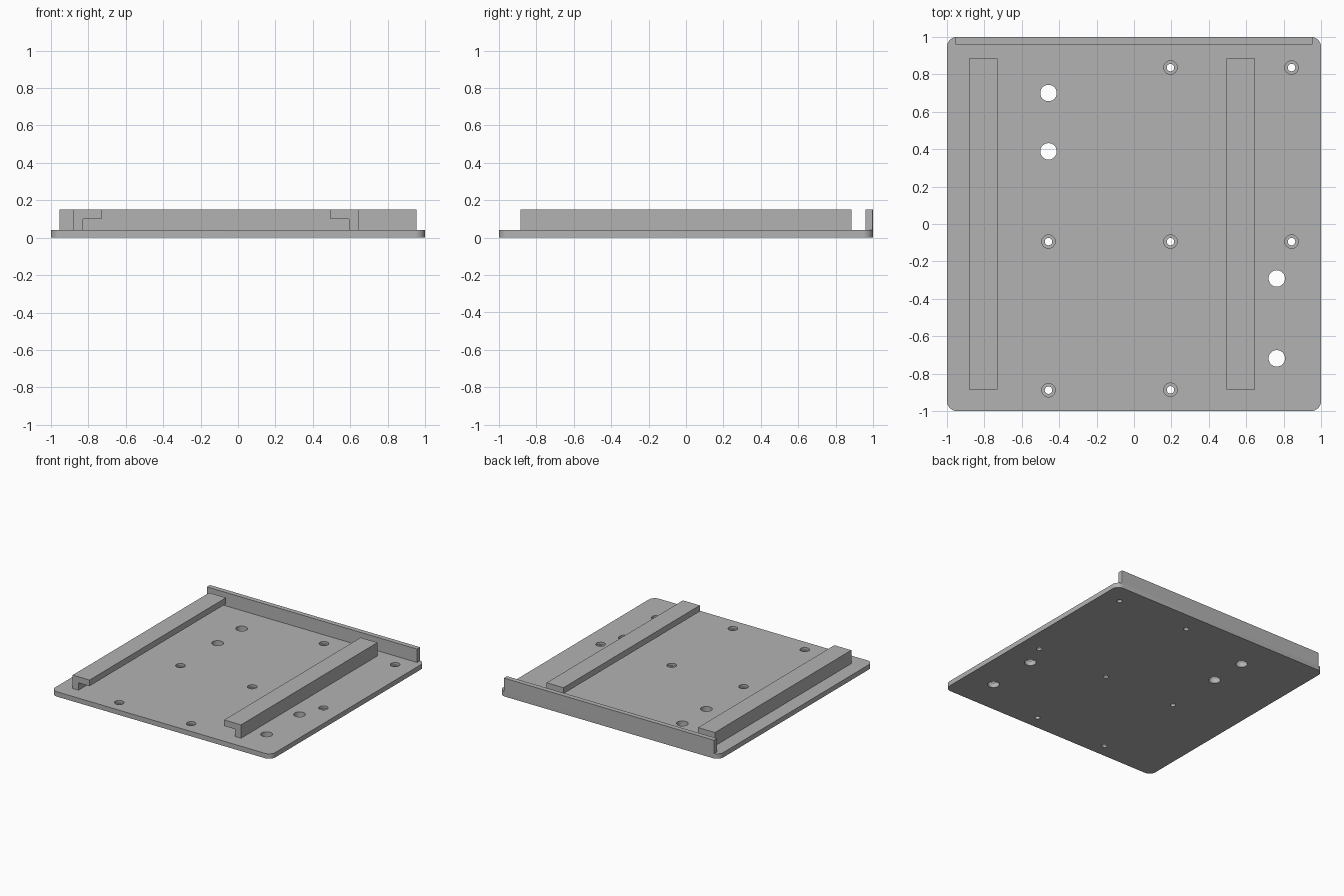
import bpy, bmesh, math

cube = bpy.data.objects.get("Cube")
if cube:
    bpy.data.objects.remove(cube, do_unlink=True)

grey = bpy.data.materials.new("plain grey")
grey.use_nodes = True
grey.diffuse_color = (0.45, 0.45, 0.45, 1)
grey.node_tree.nodes["Principled BSDF"].inputs["Base Color"].default_value = grey.diffuse_color

PLATE_TOP, TOP = 0.04, 0.15


def make_object(name, bm):
    bmesh.ops.recalc_face_normals(bm, faces=bm.faces)
    mesh = bpy.data.meshes.new(name)
    bm.to_mesh(mesh)
    bm.free()
    mesh.materials.append(grey)
    obj = bpy.data.objects.new(name, mesh)
    bpy.context.collection.objects.link(obj)
    return obj


def extrude(name, points, direction):
    """Extrude a closed outline of 3D points along a vector."""
    bm = bmesh.new()
    face = bm.faces.new([bm.verts.new(p) for p in points])
    result = bmesh.ops.extrude_face_region(bm, geom=[face], use_keep_orig=True)
    moved = [v for v in result["geom"] if isinstance(v, bmesh.types.BMVert)]
    bmesh.ops.translate(bm, verts=moved, vec=direction)
    return make_object(name, bm)


def drill(target, places, radius, low, high):
    """Cut round holes between two heights, then discard the cutter."""
    bm = bmesh.new()
    for x, y in places:
        ring = bmesh.ops.create_cone(bm, cap_ends=True, segments=32, radius1=radius,
                                     radius2=radius, depth=high - low)
        bmesh.ops.translate(bm, verts=ring["verts"], vec=(x, y, (low + high) / 2))
    cutter = make_object("hole_cutter", bm)
    cutter.hide_render = True
    mod = target.modifiers.new("holes", "BOOLEAN")
    mod.operation, mod.solver, mod.object = "DIFFERENCE", "EXACT", cutter
    bpy.context.view_layer.objects.active = target
    bpy.ops.object.modifier_apply(modifier=mod.name)
    bpy.data.objects.remove(cutter, do_unlink=True)


# Base plate with rounded corners
radius, steps = 0.055, 8
outline = []
for quarter, (sx, sy) in enumerate([(1, 1), (-1, 1), (-1, -1), (1, -1)]):
    for i in range(steps + 1):
        a = (quarter + i / steps) * math.pi / 2
        outline.append((sx * (1 - radius) + radius * math.cos(a),
                        sy * (1 - radius) + radius * math.sin(a), 0))
plate = extrude("base_plate", outline, (0, 0, PLATE_TOP))

# Cable holes, then screw holes with counterbores
cable_holes = [(-0.457, 0.70), (-0.457, 0.388), (0.763, -0.291), (0.763, -0.718)]
screw_holes = [(0.195, 0.836), (0.842, 0.836), (-0.457, -0.094), (0.195, -0.094),
               (0.842, -0.094), (-0.457, -0.888), (0.195, -0.886)]
drill(plate, cable_holes, 0.044, -0.1, 0.1)
drill(plate, screw_holes, 0.02, -0.1, 0.1)
drill(plate, screw_holes, 0.036, 0.02, 0.1)

bpy.ops.object.select_all(action="DESELECT")
plate.select_set(True)
bpy.context.view_layer.objects.active = plate
bpy.ops.object.shade_smooth_by_angle(angle=math.radians(30))


# Rails: an upright wall with a lip reaching inwards
def rail(name, outer, inward):
    web, lip = outer + inward * 0.053, outer + inward * 0.153
    profile = [(outer, PLATE_TOP), (web, PLATE_TOP), (web, 0.10),
               (lip, 0.10), (lip, TOP), (outer, TOP)]
    extrude(name, [(x, -0.885, z) for x, z in profile], (0, 1.77, 0))


rail("right_rail", -0.882, 1)
rail("left_rail", 0.647, -1)

# Back stop along the rear edge
extrude("back_stop", [(-0.955, 0.96, PLATE_TOP), (0.955, 0.96, PLATE_TOP),
                      (0.955, 0.998, PLATE_TOP), (0.945, 1, PLATE_TOP),
                      (-0.945, 1, PLATE_TOP), (-0.955, 0.998, PLATE_TOP)],
        (0, 0, TOP - PLATE_TOP))
